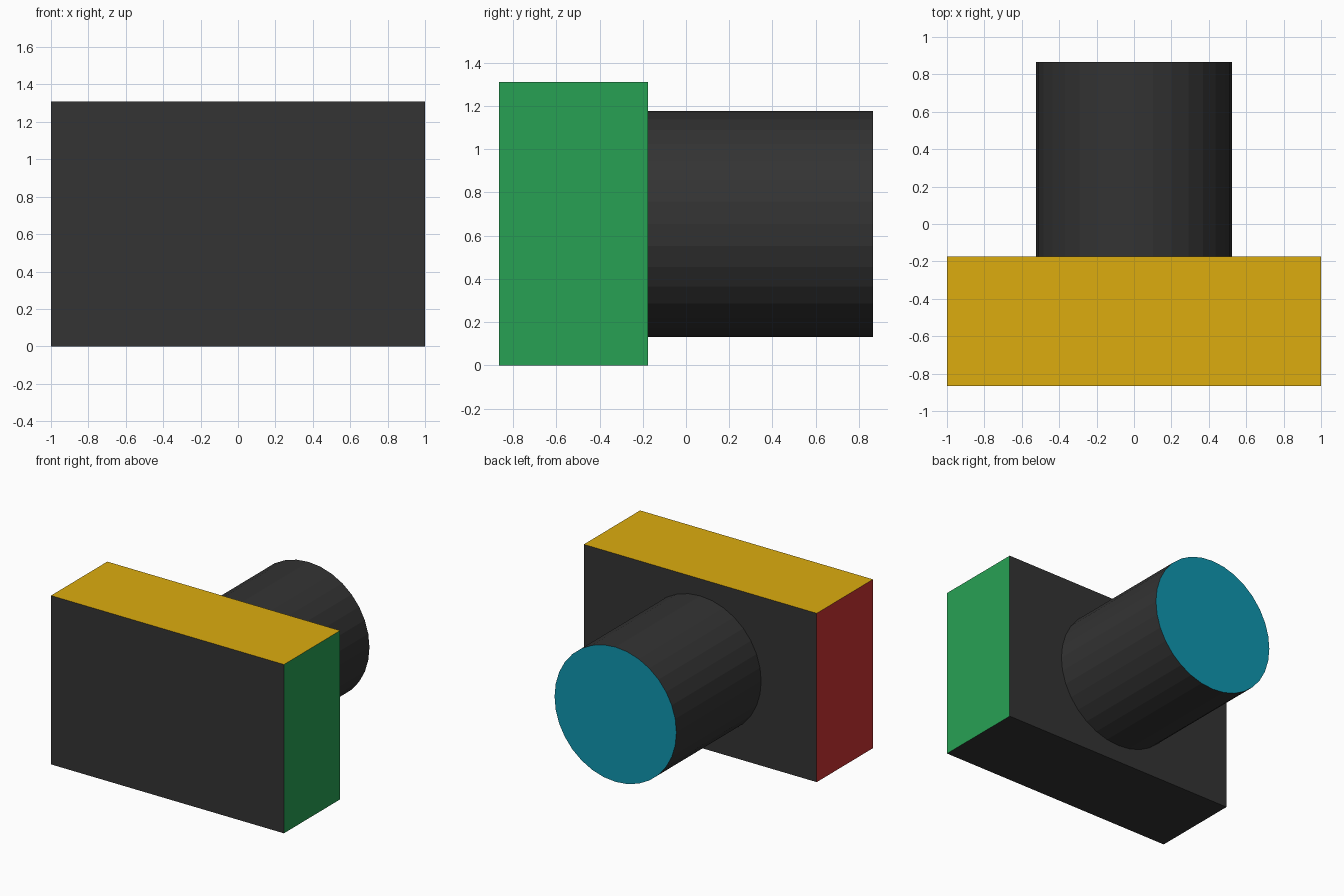
import bpy
import math
from mathutils import Matrix, Vector

if "Cube" in bpy.data.objects:
    bpy.data.objects.remove(bpy.data.objects["Cube"], do_unlink=True)


def srgb(r, g, b):
    """Convert 0-255 display values to a linear colour."""
    lin = lambda c: c / 12.92 if c <= 0.04045 else ((c + 0.055) / 1.055) ** 2.4
    return (lin(r / 255), lin(g / 255), lin(b / 255), 1)


def material(name, colour):
    mat = bpy.data.materials.new(name)
    mat.use_nodes = True
    mat.diffuse_color = colour
    mat.node_tree.nodes["Principled BSDF"].inputs["Base Color"].default_value = colour
    return mat


charcoal = material("charcoal", srgb(51, 51, 51))
yellow = material("yellow", srgb(220, 172, 15))
green = material("green", srgb(39, 161, 84))
red = material("red", srgb(204, 51, 51))
teal = material("teal", srgb(15, 150, 175))


def paint(obj, base, sides):
    """Base colour everywhere, then one colour per facing direction."""
    obj.data.materials.append(base)
    for index, (mat, direction) in enumerate(sides, start=1):
        obj.data.materials.append(mat)
        for face in obj.data.polygons:
            if face.normal.dot(Vector(direction)) > 0.99:
                face.material_index = index


# Box body with coloured top and ends
bpy.ops.mesh.primitive_cube_add(size=1)
body = bpy.context.object
body.name = "body"
body.data.transform(Matrix.Diagonal((2, 0.69, 1.31, 1)))
body.location = (0, -0.52, 0.655)
paint(body, charcoal, [(yellow, (0, 0, 1)), (green, (1, 0, 0)), (red, (-1, 0, 0))])

# Round barrel out of the back, with a coloured end
bpy.ops.mesh.primitive_cylinder_add(vertices=32, radius=0.523, depth=1.04)
barrel = bpy.context.object
barrel.name = "barrel"
barrel.data.transform(Matrix.Rotation(math.radians(-90), 4, "X"))
barrel.location = (0, 0.345, 0.655)
paint(barrel, charcoal, [(teal, (0, 1, 0))])
